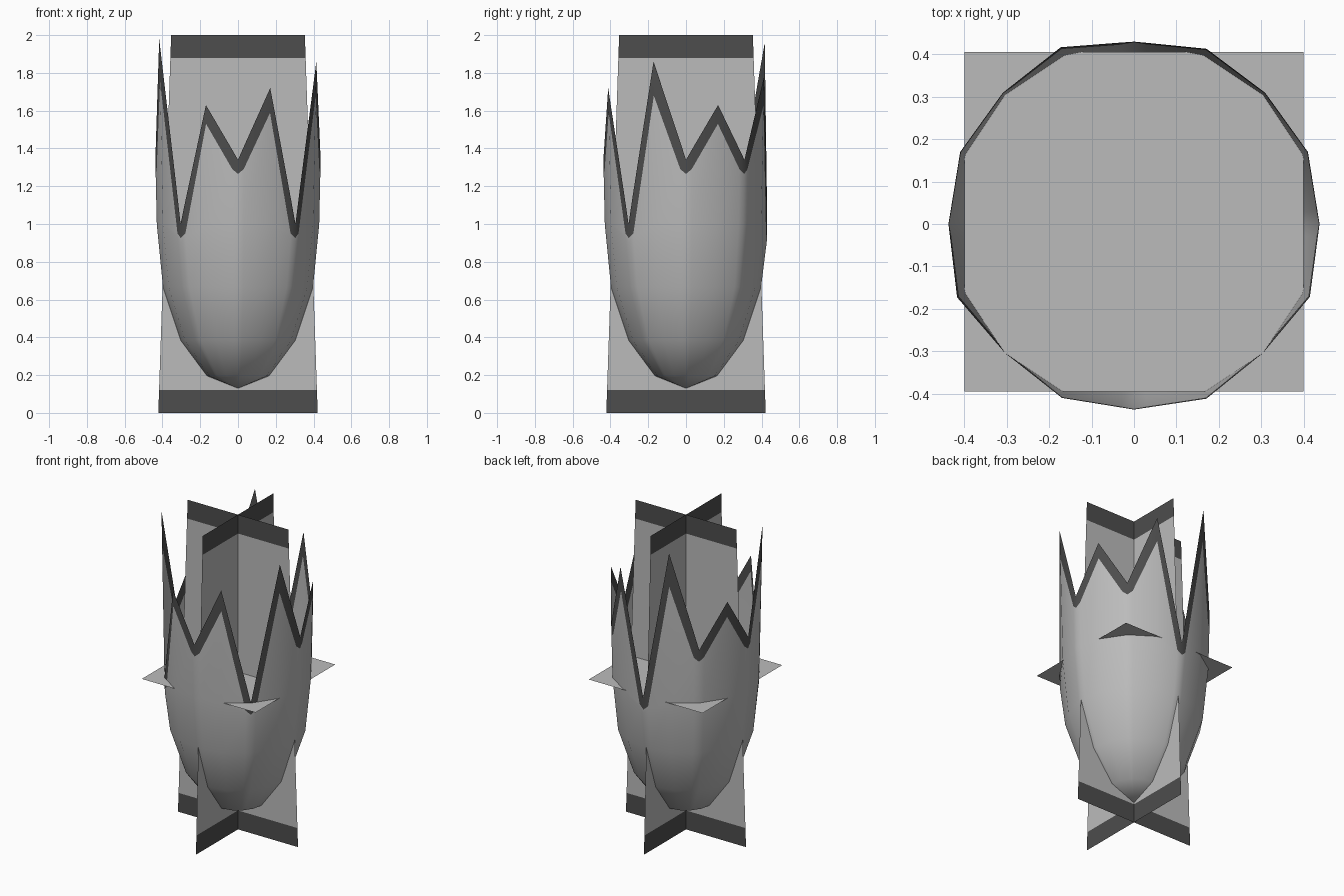
import bpy, bmesh
from math import sin, cos, pi, sqrt, radians

cube = bpy.data.objects.get("Cube")
if cube:
    bpy.data.objects.remove(cube)


def material(name, value):
    m = bpy.data.materials.new(name)
    m.use_nodes = True
    color = (value, value, value, 1)
    m.diffuse_color = color
    m.node_tree.nodes["Principled BSDF"].inputs["Base Color"].default_value = color
    return m


MATERIALS = [material("light grey", 0.5), material("dark grey", 0.075)]


def make_object(name, bm):
    mesh = bpy.data.meshes.new(name)
    bm.to_mesh(mesh)
    bm.free()
    for m in MATERIALS:
        mesh.materials.append(m)
    obj = bpy.data.objects.new(name, mesh)
    bpy.context.collection.objects.link(obj)
    return obj


# Two crossed upright panels, tapered, with dark bands at both ends
def panel(name, along_y):
    bm = bmesh.new()
    rows = []
    for z in (0, 0.12, 1.88, 2):
        half = 0.422 - 0.034 * z
        rows.append([bm.verts.new((0, s * half, z) if along_y else (s * half, 0, z))
                     for s in (-1, 1)])
    for a, b in zip(rows, rows[1:]):
        face = bm.faces.new((a[0], a[1], b[1], b[0]))
        height = face.calc_center_median().z
        face.material_index = int(height < 0.12 or height > 1.88)
    return make_object(name, bm)


panel("side_to_side_panel", False)
panel("front_to_back_panel", True)

# Level square plate
bm = bmesh.new()
bmesh.ops.create_grid(bm, x_segments=1, y_segments=1, size=0.4)
bmesh.ops.translate(bm, verts=bm.verts, vec=(0, 0.005, 1))
make_object("level_plate", bm)

# Jagged cup: alternating notches and spikes, counter-clockwise from +x
NOTCHES = [1.34, 1.34, 1.0, 1.34, 1.34, 1.0, 1.34, 1.0]
SPIKES = [1.63, 1.78, 1.96, 1.62, 1.98, 1.63, 1.72, 1.86]


def radius(z):
    if z > 1:
        return 0.43 + 0.022 * (z - 1)
    return 0.43 * sqrt(max(0, 1 - ((1 - z) / 0.87) ** 2))


def lerp(a, b, t):
    return a + (b - a) * t


# Each column is a direction, the rim height and the lower edge of the dark band
columns = []
T = 0.18
for i in range(8):
    low, high, following = NOTCHES[i], SPIKES[i], NOTCHES[(i + 1) % 8]
    start = [(cos(a), sin(a)) for a in (i * pi / 4, (i + 0.5) * pi / 4, (i + 1) * pi / 4)]

    def between(a, b):
        return tuple(lerp(p, q, T) for p, q in zip(a, b))

    columns += [
        (start[0], low, low - 0.075),
        (between(start[0], start[1]), lerp(low, high, T), low - 0.05),
        (start[1], high, high - 0.1 - 0.35 * (high - 1.63)),
        (between(start[2], start[1]), lerp(following, high, T), following - 0.05),
    ]

bm = bmesh.new()
pole = bm.verts.new((0, 0, 0.13))
grid = []
for (dx, dy), rim, band in columns:
    heights = [1 - 0.87 * cos(radians(a)) for a in (22.5, 45, 67.5)]
    heights += [min(1, band - 0.02), band, rim]
    grid.append([bm.verts.new((dx * radius(z), dy * radius(z), z)) for z in heights])

for a, b in zip(grid, grid[1:] + grid[:1]):
    bm.faces.new((pole, b[0], a[0]))
    for k in range(len(a) - 1):
        face = bm.faces.new((a[k], b[k], b[k + 1], a[k + 1]))
        face.material_index = int(k == len(a) - 2)
for face in bm.faces:
    face.smooth = True
make_object("jagged_cup", bm)
